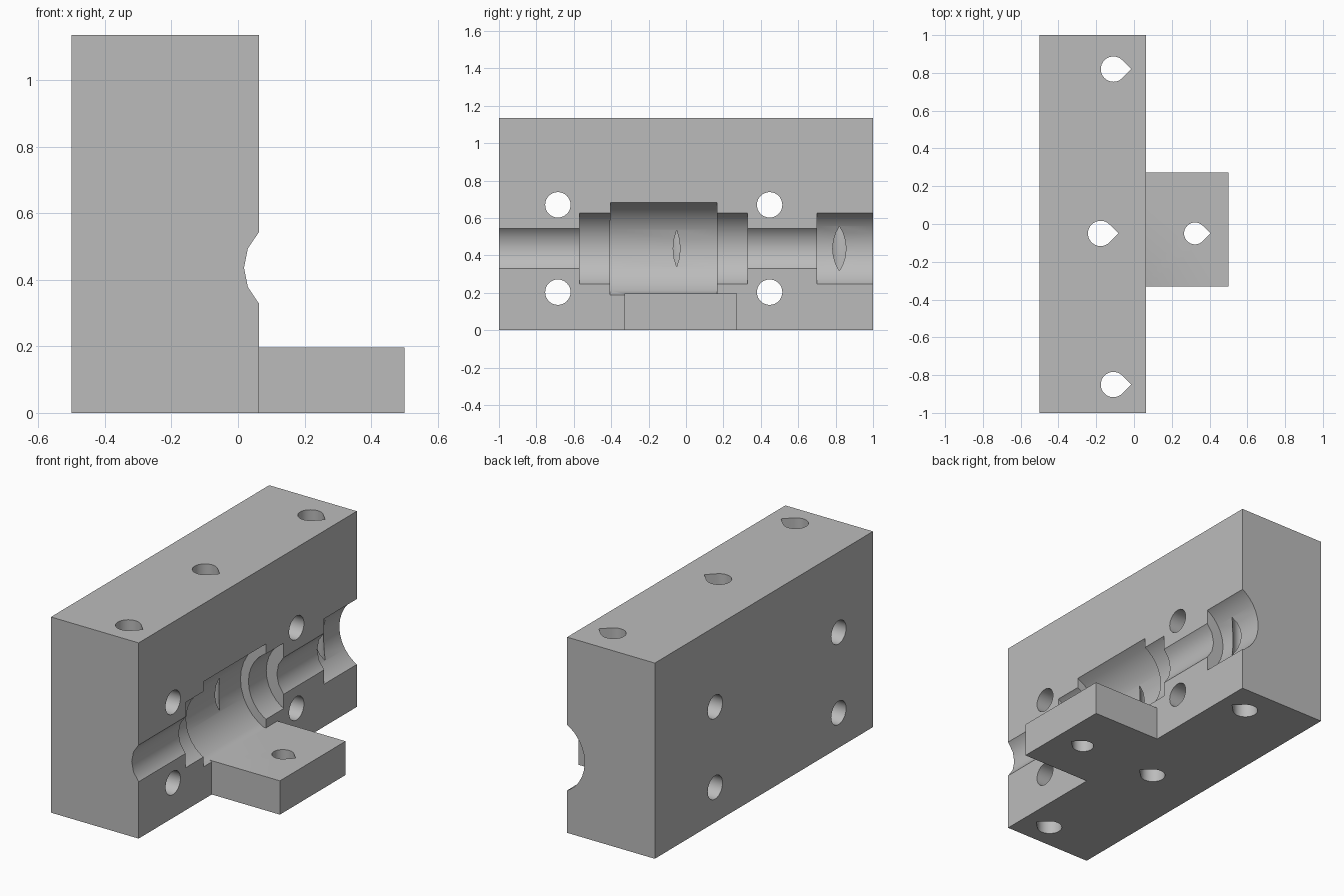
import bpy, bmesh
from math import pi, cos, sin, radians, sqrt
from mathutils import Matrix, Vector

cube = bpy.data.objects.get("Cube")
if cube:
    bpy.data.objects.remove(cube, do_unlink=True)

grey = bpy.data.materials.new("plain_grey")
grey.use_nodes = True
colour = (0.5, 0.5, 0.5, 1)
grey.diffuse_color = colour
grey.node_tree.nodes["Principled BSDF"].inputs["Base Color"].default_value = colour


def add_object(name, bm):
    mesh = bpy.data.meshes.new(name)
    bmesh.ops.recalc_face_normals(bm, faces=bm.faces)
    bm.to_mesh(mesh)
    bm.free()
    mesh.materials.append(grey)
    obj = bpy.data.objects.new(name, mesh)
    bpy.context.collection.objects.link(obj)
    return obj


def box(name, low, high):
    low, high = Vector(low), Vector(high)
    bm = bmesh.new()
    bmesh.ops.create_cube(bm, size=1)
    for v in bm.verts:
        v.co = (low + high) / 2 + v.co * (high - low)
    return add_object(name, bm)


def rod(name, radius, start, end, axis, sides):
    """Cylinder along the X or Y axis."""
    start, end = Vector(start), Vector(end)
    bm = bmesh.new()
    turn = Matrix.Rotation(pi / 2, 4, "Y" if axis == "X" else "X")
    bmesh.ops.create_cone(bm, cap_ends=True, segments=sides, radius1=radius, radius2=radius,
                          depth=(end - start).length,
                          matrix=Matrix.Translation((start + end) / 2) @ turn)
    return add_object(name, bm)


def teardrop(name, x, y, radius, height):
    """Vertical prism, round with a right-angled point towards +x."""
    bm = bmesh.new()
    steps = 24
    angles = [radians(45 + 270 * i / steps) for i in range(steps + 1)]
    outline = [(x + radius * cos(a), y + radius * sin(a)) for a in angles]
    outline.append((x + radius * sqrt(2), y))
    face = bm.faces.new([bm.verts.new((px, py, -0.1)) for px, py in outline])
    result = bmesh.ops.extrude_face_region(bm, geom=[face])
    verts = [g for g in result["geom"] if isinstance(g, bmesh.types.BMVert)]
    bmesh.ops.translate(bm, verts=verts, vec=(0, 0, height + 0.1))
    return add_object(name, bm)


def combine(target, tool, operation):
    tool.hide_render = True
    mod = target.modifiers.new(tool.name, "BOOLEAN")
    mod.object, mod.operation, mod.solver = tool, operation, "EXACT"
    bpy.context.view_layer.objects.active = target
    bpy.ops.object.modifier_apply(modifier=mod.name)
    bpy.data.objects.remove(tool, do_unlink=True)


# Main upright block
face_x = 0.0625
block = box("clamp_block", (-0.5, -1, 0), (face_x, 1, 1.135))

# Stepped bore along the open face
bore_x, bore_z = 0.168, 0.436
bores = [(0.15, -1.1, 0.9, 16), (0.218, -0.57, 0.33, 32),
         (0.269, -0.405, 0.167, 32), (0.218, 0.70, 1.1, 32)]
for radius, y0, y1, sides in bores:
    cutter = rod("bore_cutter", radius, (bore_x, y0, bore_z), (bore_x, y1, bore_z), "Y", sides)
    combine(block, cutter, "DIFFERENCE")

# Mounting tab, rooted in the block
tab = box("mounting_tab", (-0.1, -0.33, 0), (0.5, 0.272, 0.196))
combine(block, tab, "UNION")

# Round bolt holes through the thickness
for y in (-0.685, 0.447):
    for z in (0.203, 0.67):
        cutter = rod("bolt_hole_cutter", 0.068, (-0.6, y, z), (0.2, y, z), "X", 32)
        combine(block, cutter, "DIFFERENCE")

# Vertical teardrop holes through the block and the tab
drops = [(-0.109, -0.85, 0.067), (-0.109, 0.82, 0.067),
         (-0.177, -0.05, 0.067), (0.323, -0.05, 0.058)]
for x, y, radius in drops:
    combine(block, teardrop("teardrop_cutter", x, y, radius, 1.3), "DIFFERENCE")

# Smooth bores with crisp edges
bpy.ops.object.select_all(action="DESELECT")
block.select_set(True)
bpy.context.view_layer.objects.active = block
bpy.ops.object.shade_smooth_by_angle(angle=radians(30))
